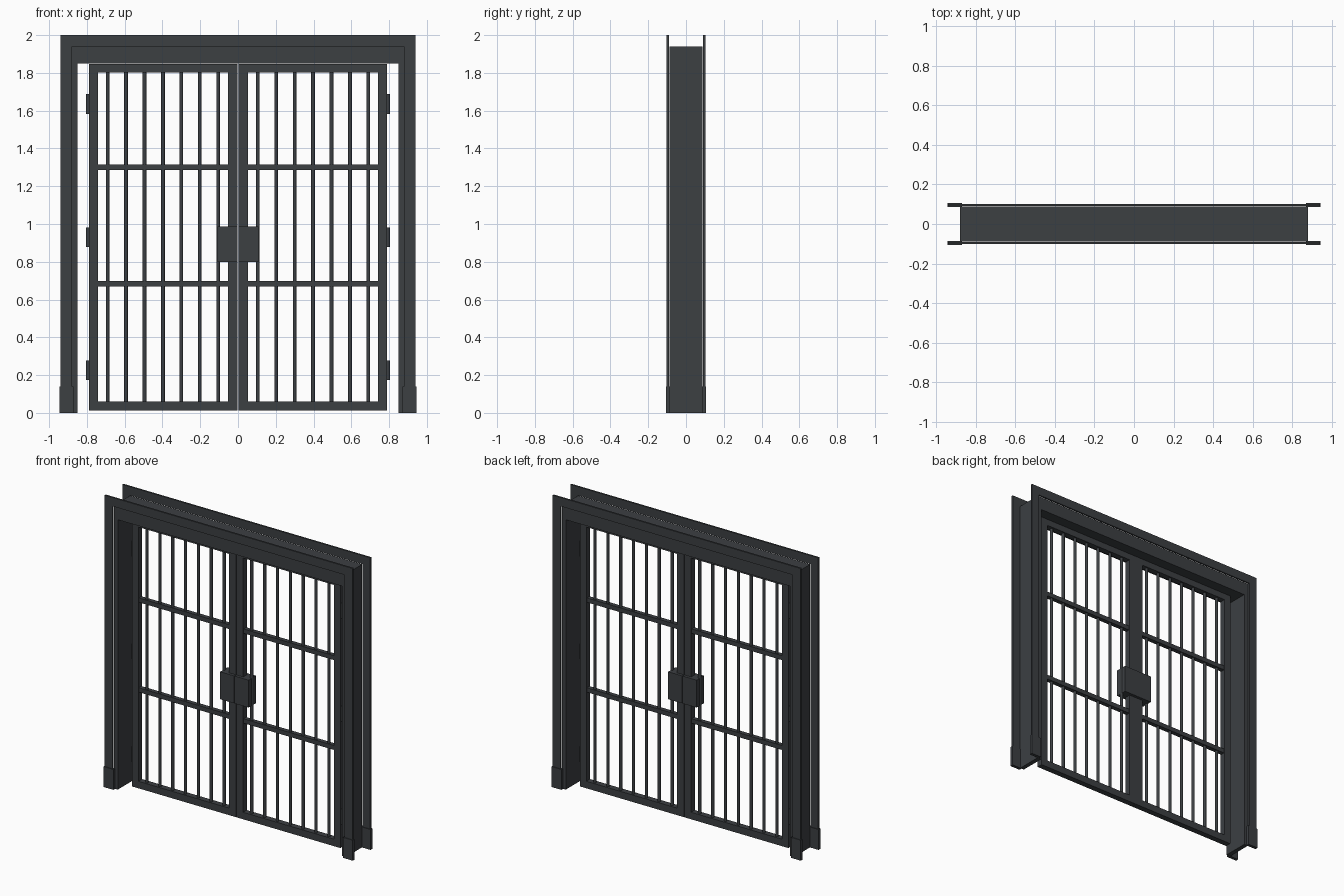
import bpy

if "Cube" in bpy.data.objects:
    bpy.data.objects.remove(bpy.data.objects["Cube"])

mat = bpy.data.materials.new("dark_iron")
mat.diffuse_color = (0.045, 0.05, 0.055, 1)
mat.use_nodes = True
mat.node_tree.nodes["Principled BSDF"].inputs["Base Color"].default_value = mat.diffuse_color


def box(name, x, y, z):
    """Box from (min, max) ranges on each axis."""
    bpy.ops.mesh.primitive_cube_add(size=1, location=[sum(r) / 2 for r in (x, y, z)])
    ob = bpy.context.object
    ob.name = name
    ob.scale = [r[1] - r[0] for r in (x, y, z)]
    bpy.ops.object.transform_apply(location=False, rotation=False)
    ob.data.materials.append(mat)


def rod(name, x, z, r, sides=12):
    """Vertical round rod."""
    bpy.ops.mesh.primitive_cylinder_add(vertices=sides, radius=r, depth=z[1] - z[0],
                                        location=(x, 0, sum(z) / 2))
    bpy.context.object.name = name
    bpy.context.object.data.materials.append(mat)
    bpy.ops.object.shade_smooth_by_angle()


def span(s, a, b):
    return tuple(sorted((s * a, s * b)))


# Frame lintel between the jambs
box("lintel", (-0.88, 0.88), (-0.088, 0.088), (1.85, 1.94))

# Flat casing around the opening, front and back
for f in (-1, 1):
    y = span(f, 0.09, 0.102)
    box("casing_head", (-0.94, 0.94), y, (1.94, 2.0))
    for s in (-1, 1):
        box("casing_side", span(s, 0.88, 0.94), y, (0, 1.94))
        box("casing_foot", span(s, 0.87, 0.945), span(f, 0.086, 0.107), (0, 0.14))

DOOR_Y = (-0.02, 0.02)
for s in (-1, 1):
    # Jamb
    box("jamb", span(s, 0.85, 0.88), (-0.088, 0.088), (0, 1.85))

    # Door leaf frame
    box("hinge_stile", span(s, 0.742, 0.79), DOOR_Y, (0.012, 1.847))
    box("meeting_stile", span(s, 0.002, 0.053), DOOR_Y, (0.012, 1.847))
    for z in ((0.012, 0.06), (1.803, 1.847)):
        box("door_rail", span(s, 0.053, 0.742), DOOR_Y, z)
    for zc in (0.684, 1.3):
        box("cross_rail", span(s, 0.053, 0.742), (-0.015, 0.015), (zc - 0.015, zc + 0.015))

    # Round bars
    for i in range(7):
        rod("bar", s * (0.105 + i * 0.0975), (0.06, 1.803), 0.01)

    # Lock case
    box("lock_case", span(s, 0.002, 0.108), (-0.04, 0.04), (0.80, 0.988))

    # Hinges
    for zc in (0.225, 0.93, 1.635):
        rod("hinge", s * 0.793, (zc - 0.052, zc + 0.052), 0.012)
